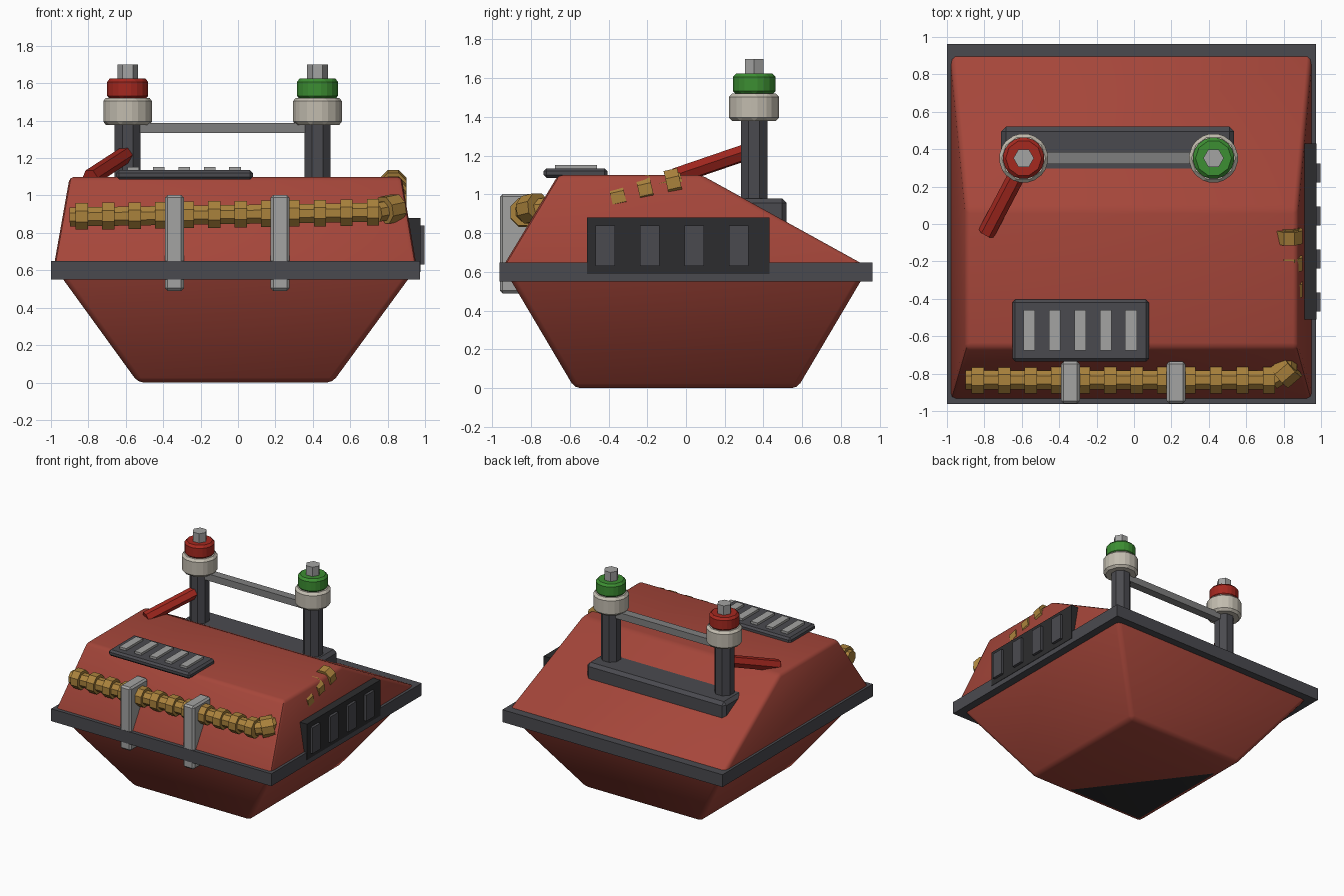
import bpy, bmesh, math
from mathutils import Vector, Matrix

if "Cube" in bpy.data.objects:
    bpy.data.objects.remove(bpy.data.objects["Cube"])


def mat(name, r, g, b):
    m = bpy.data.materials.new(name)
    lin = [((c / 255 + 0.055) / 1.055) ** 2.4 for c in (r, g, b)]
    m.diffuse_color = (*lin, 1)
    m.use_nodes = True
    m.node_tree.nodes["Principled BSDF"].inputs["Base Color"].default_value = m.diffuse_color
    return m


HULL = mat("hull red", 165, 70, 58)
FRAME = mat("frame grey", 74, 74, 79)
DARK = mat("panel black", 44, 44, 46)
LIGHT = mat("light grey", 163, 163, 162)
STEEL = mat("bar grey", 127, 127, 127)
CREAM = mat("insulator cream", 194, 188, 175)
RED = mat("signal red", 165, 40, 31)
GREEN = mat("signal green", 60, 142, 50)
GOLD = mat("hose gold", 170, 130, 60)


def finish(name, bm, *mats, bevel=0.0, segs=1, smooth=None):
    if bevel:
        bmesh.ops.bevel(bm, geom=bm.edges[:], offset=bevel, segments=segs,
                        profile=0.5, affect='EDGES')
    bmesh.ops.recalc_face_normals(bm, faces=bm.faces[:])
    me = bpy.data.meshes.new(name)
    bm.to_mesh(me)
    bm.free()
    ob = bpy.data.objects.new(name, me)
    bpy.context.collection.objects.link(ob)
    for m in mats:
        me.materials.append(m)
    if smooth:
        bpy.ops.object.select_all(action='DESELECT')
        ob.select_set(True)
        bpy.context.view_layer.objects.active = ob
        bpy.ops.object.shade_smooth_by_angle(angle=math.radians(smooth))
    return ob


def frustum(low, high):
    """Solid between two rectangles (x0, x1, y0, y1, z)."""
    bm = bmesh.new()
    rings = []
    for x0, x1, y0, y1, z in (low, high):
        rings.append([bm.verts.new(p) for p in
                      ((x0, y0, z), (x1, y0, z), (x1, y1, z), (x0, y1, z))])
    a, b = rings
    bm.faces.new(a[::-1])
    bm.faces.new(b)
    for i in range(4):
        j = (i + 1) % 4
        bm.faces.new((a[i], a[j], b[j], b[i]))
    return bm


def box(name, x0, x1, y0, y1, z0, z1, m, bevel=0.0):
    bm = frustum((x0, x1, y0, y1, z0), (x0, x1, y0, y1, z1))
    return finish(name, bm, m, bevel=bevel)


def add_rod(bm, a, b, r, n):
    a, b = Vector(a), Vector(b)
    d = b - a
    M = (Matrix.Translation((a + b) / 2) @ d.to_track_quat('Z', 'Y').to_matrix().to_4x4()
         @ Matrix.Rotation(math.pi / n, 4, 'Z'))
    bmesh.ops.create_cone(bm, cap_ends=True, segments=n, radius1=r, radius2=r,
                          depth=d.length, matrix=M)


def rod(name, a, b, r, n, m, bevel=0.0):
    bm = bmesh.new()
    add_rod(bm, a, b, r, n)
    return finish(name, bm, m, bevel=bevel)


# Lower hull, with a dark patch across one corner of its underside
lower = frustum((-0.535, 0.505, -0.575, 0.575, 0.0), (-0.97, 0.945, -0.93, 0.93, 0.60))
bmesh.ops.bevel(lower, geom=lower.edges[:], offset=0.03, segments=2, profile=0.5,
                affect='EDGES')
floor = [f for f in lower.faces if abs(f.normal.z) > 0.99 and f.calc_center_median().z < 0.01]
p, q = Vector((0.19, -0.57, 0)), Vector((-0.53, 0.38, 0))
side = Vector((p.y - q.y, q.x - p.x, 0))
geom = floor + list({e for f in floor for e in f.edges}) + list({v for f in floor for v in f.verts})
bmesh.ops.bisect_plane(lower, geom=geom, plane_co=p, plane_no=side)
corner = Vector((-0.53, -0.57, 0))
for f in lower.faces:
    c = f.calc_center_median()
    if c.z < 0.002 and (c - p).dot(side) * (corner - p).dot(side) > 0:
        f.material_index = 1
finish("lower_hull", lower, HULL, DARK, smooth=40)

# Upper hull and rim
upper = frustum((-0.985, 0.955, -0.95, 0.95, 0.62), (-0.90, 0.875, -0.66, 0.08, 1.10))
finish("upper_hull", upper, HULL, bevel=0.025, segs=2, smooth=40)
box("rim", -1.0, 0.972, -0.962, 0.962, 0.55, 0.65, FRAME)

# Side vent panel with four slats
box("side_panel", 0.90, 0.975, -0.51, 0.43, 0.59, 0.88, DARK)
for i in range(4):
    y = -0.417 + i * 0.23
    box("side_slat", 0.96, 0.996, y - 0.05, y + 0.05, 0.63, 0.84, FRAME)

# Top vent plate with five slats
box("top_vent", -0.65, 0.08, -0.735, -0.405, 1.085, 1.135, FRAME, bevel=0.015)
for i in range(5):
    x = -0.56 + i * 0.136
    box("top_slat", x - 0.031, x + 0.031, -0.675, -0.46, 1.12, 1.153, LIGHT)

# Ribbed hose along the front, bending through the hull at the right
path = [(-0.90, -0.835, 0.885), (0.74, -0.835, 0.91), (0.82, -0.785, 0.925),
        (0.835, -0.45, 0.96), (0.83, -0.02, 1.065)]
bm = bmesh.new()
for a, b in zip(path, path[1:]):
    add_rod(bm, a, b, 0.055, 8)
finish("hose_core", bm, GOLD)
bm = bmesh.new()
for i in range(12):
    x = -0.835 + i * 0.1415
    z = 0.888 + i * 0.002
    add_rod(bm, (x - 0.033, -0.835, z), (x + 0.033, -0.835, z), 0.077, 8)
add_rod(bm, (0.78, -0.82, 0.92), (0.85, -0.76, 0.935), 0.078, 8)
for y, z in ((-0.35, 0.985), (-0.21, 1.025), (-0.065, 1.06)):
    add_rod(bm, (0.83, y - 0.035, z - 0.008), (0.83, y + 0.035, z + 0.008), 0.076, 8)
finish("hose_ribs", bm, GOLD)

# Hose clamps
for x in (-0.34, 0.225):
    box("hose_clamp", x - 0.05, x + 0.05, -0.96, -0.735, 0.49, 1.003, LIGHT, bevel=0.014)

# Terminal posts on a base bar
box("post_base", -0.71, 0.535, 0.20, 0.52, 0.72, 0.98, FRAME, bevel=0.025)
for x, m in ((-0.59, RED), (0.425, GREEN)):
    y = 0.352
    rod("post", (x, y, 0.85), (x, y, 1.40), 0.075, 8, FRAME)
    rod("insulator", (x, y, 1.378), (x, y, 1.522), 0.136, 10, CREAM, bevel=0.018)
    rod("terminal_ring", (x, y, 1.515), (x, y, 1.625), 0.115, 10, m, bevel=0.018)
    rod("terminal_tip", (x, y, 1.60), (x, y, 1.70), 0.055, 6, LIGHT)
box("cross_bar", -0.59, 0.425, 0.32, 0.386, 1.333, 1.388, STEEL)

# Lever on the red post
rod("lever", (-0.59, 0.33, 1.225), (-0.79, -0.05, 1.095), 0.046, 6, RED)
